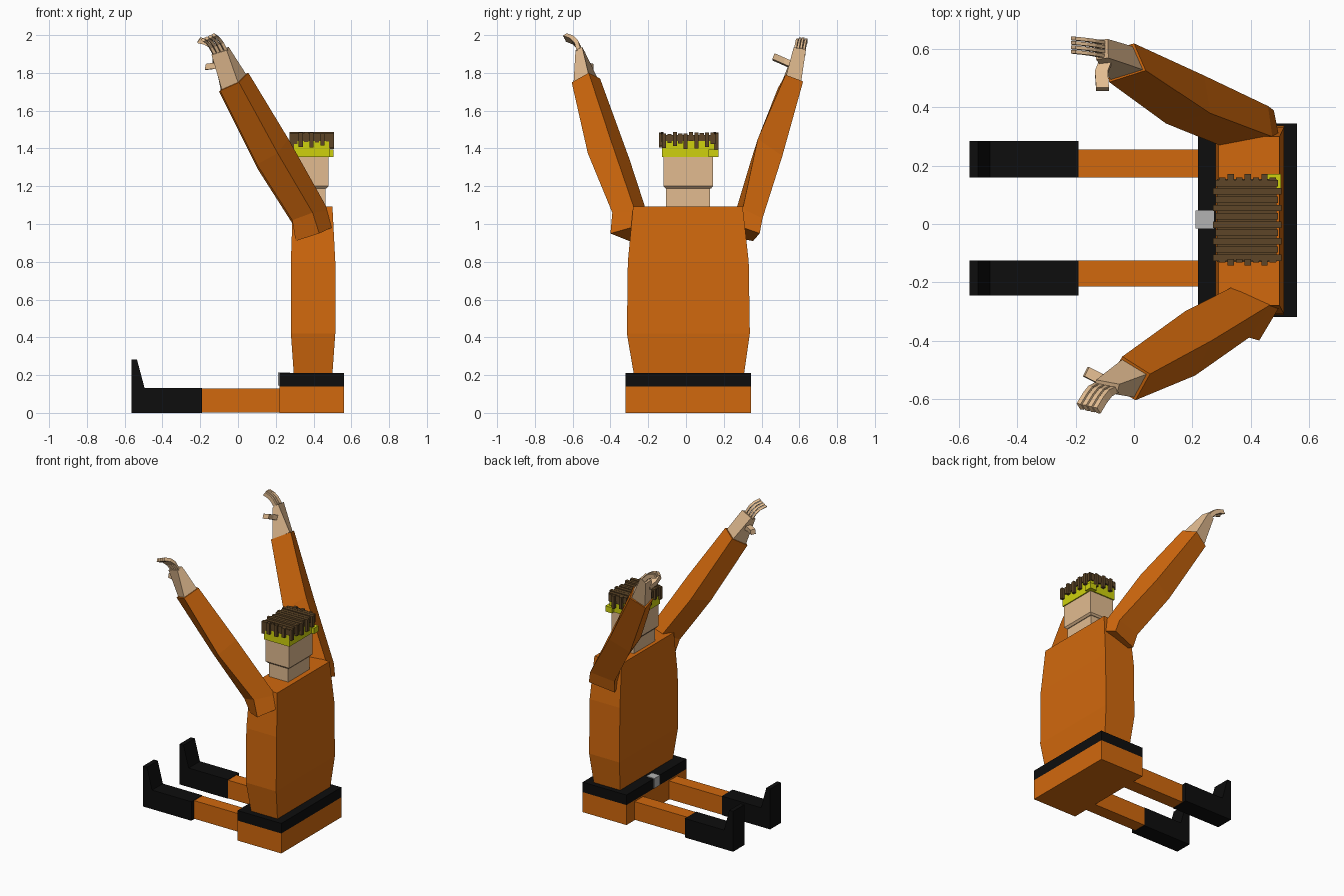
import bpy, bmesh, random
from mathutils import Vector as V

random.seed(4)


def mat(name, rgb):
    m = bpy.data.materials.new(name)
    m.diffuse_color = (*rgb, 1)
    return m


ORANGE = mat("orange_cloth", (0.64, 0.14, 0.004))
BLACK = mat("black_leather", (0.004, 0.004, 0.004))
SKIN = mat("skin", (0.76, 0.50, 0.28))
YELLOW = mat("yellow_band", (0.62, 0.64, 0.004))
HAIR = mat("brown_hair", (0.11, 0.06, 0.02))
SILVER = mat("buckle_metal", (0.45, 0.45, 0.45))


def loft(name, rings, material):
    """Skin a list of four-point rings into one closed flat-shaded solid."""
    bm = bmesh.new()
    vs = [[bm.verts.new(p) for p in r] for r in rings]
    for a, b in zip(vs, vs[1:]):
        for i in range(4):
            j = (i + 1) % 4
            bm.faces.new((a[i], a[j], b[j], b[i]))
    bm.faces.new(vs[0][::-1])
    bm.faces.new(vs[-1])
    bmesh.ops.recalc_face_normals(bm, faces=bm.faces)
    me = bpy.data.meshes.new(name)
    bm.to_mesh(me)
    bm.free()
    me.materials.append(material)
    ob = bpy.data.objects.new(name, me)
    bpy.context.collection.objects.link(ob)
    return ob


def rect(x0, x1, y0, y1, z):
    return [(x0, y0, z), (x1, y0, z), (x1, y1, z), (x0, y1, z)]


def box(name, x0, x1, y0, y1, z0, z1, material):
    return loft(name, [rect(x0, x1, y0, y1, z0), rect(x0, x1, y0, y1, z1)], material)


def digit(name, path, u, v):
    """Finger or thumb: square section swept along a short path."""
    u, v = V(u), V(v)
    rings = [[V(p) - u - v, V(p) + u - v, V(p) + u + v, V(p) - u + v] for p in path]
    loft(name, rings, SKIN)


# hips, belt and buckle
box("hips", 0.22, 0.56, -0.32, 0.345, 0, 0.14, ORANGE)
box("belt", 0.22, 0.56, -0.32, 0.345, 0.14, 0.21, BLACK)
box("buckle", 0.212, 0.275, -0.015, 0.047, 0.145, 0.215, SILVER)

# legs and boots with upright toes
for side, l0, l1, b0, b1 in (("left", -0.215, -0.125, -0.245, -0.125),
                             ("right", 0.16, 0.255, 0.16, 0.285)):
    box(side + "_leg", -0.19, 0.22, l0, l1, 0.003, 0.13, ORANGE)
    box(side + "_boot", -0.565, -0.19, b0, b1, 0, 0.133, BLACK)
    loft(side + "_boot_toe", [rect(-0.565, -0.495, b0, b1, 0.133),
                              rect(-0.565, -0.535, b0, b1, 0.283)], BLACK)

# torso
loft("torso", [rect(0.295, 0.50, -0.277, 0.308, 0.21), rect(0.28, 0.515, -0.313, 0.338, 0.42),
               rect(0.28, 0.515, -0.308, 0.332, 0.80), rect(0.29, 0.50, -0.28, 0.30, 1.093)], ORANGE)

# neck, head, headband and knot
box("neck", 0.315, 0.463, -0.105, 0.128, 1.09, 1.20, SKIN)
loft("head", [rect(0.305, 0.468, -0.107, 0.133, 1.188), rect(0.295, 0.48, -0.118, 0.142, 1.20),
              rect(0.295, 0.48, -0.118, 0.142, 1.45)], SKIN)
box("headband", 0.288, 0.487, -0.126, 0.15, 1.355, 1.45, YELLOW)
box("headband_knot", 0.455, 0.505, 0.12, 0.172, 1.355, 1.395, YELLOW)

# hair: cap, ridged top strips and hanging fringe
box("hair_cap", 0.285, 0.49, -0.13, 0.155, 1.44, 1.472, HAIR)
N = 10
for i in range(N):
    y = -0.127 + i * 0.0285
    h = random.uniform(1.476, 1.487)
    box("hair_strip", 0.295, 0.485, y, y + 0.022, 1.465, h, HAIR)
    long = i % 2 == 0
    for x0, x1 in ((0.272 if long else 0.28, 0.297), (0.483, 0.507 if long else 0.495)):
        drop = random.uniform(1.39, 1.42) if long else random.uniform(1.42, 1.445)
        box("hair_fringe", x0, x1, y, y + 0.022, drop, h, HAIR)
for i in range(7):
    x = 0.292 + i * 0.029
    long = i % 2 == 1
    h = random.uniform(1.476, 1.487)
    for y0, y1 in ((-0.142 if long else -0.133, -0.12), (0.145, 0.172 if long else 0.16)):
        drop = random.uniform(1.39, 1.42) if long else random.uniform(1.42, 1.445)
        box("hair_fringe", x, x + 0.022, y0, y1, drop, h, HAIR)

# raised arms: shoulder cap, shoulder, elbow and wrist rings
loft("left_arm", [
    [(0.43, -0.40, 0.95), (0.505, -0.275, 0.985), (0.38, -0.19, 0.945), (0.305, -0.30, 0.91)],
    [(0.395, -0.39, 1.06), (0.48, -0.27, 1.07), (0.33, -0.22, 1.10), (0.287, -0.34, 1.02)],
    [(0.21, -0.52, 1.375), (0.267, -0.40, 1.45), (0.175, -0.30, 1.345), (0.10, -0.42, 1.315)],
    [(0.005, -0.605, 1.75), (0.055, -0.515, 1.80), (-0.04, -0.455, 1.77), (-0.095, -0.545, 1.705)],
], ORANGE)
loft("right_arm", [
    [(0.48, 0.39, 0.95), (0.50, 0.29, 0.985), (0.34, 0.25, 0.93), (0.305, 0.355, 0.91)],
    [(0.46, 0.405, 1.03), (0.475, 0.30, 1.08), (0.295, 0.27, 1.09), (0.29, 0.38, 1.0)],
    [(0.24, 0.51, 1.36), (0.262, 0.38, 1.45), (0.11, 0.345, 1.34), (0.105, 0.47, 1.29)],
    [(0.0, 0.62, 1.755), (0.04, 0.527, 1.79), (-0.085, 0.487, 1.72), (-0.10, 0.59, 1.70)],
], ORANGE)

# palms
loft("left_palm", [
    [(0.0, -0.595, 1.75), (0.045, -0.515, 1.79), (-0.04, -0.465, 1.765), (-0.085, -0.54, 1.71)],
    [(-0.06, -0.585, 1.92), (-0.05, -0.55, 1.938), (-0.13, -0.535, 1.91), (-0.14, -0.57, 1.895)],
], SKIN)
loft("right_palm", [
    [(-0.005, 0.61, 1.755), (0.03, 0.53, 1.785), (-0.08, 0.495, 1.72), (-0.09, 0.585, 1.705)],
    [(-0.09, 0.635, 1.925), (-0.088, 0.57, 1.935), (-0.13, 0.565, 1.90), (-0.13, 0.632, 1.895)],
], SKIN)

# fingers and thumbs
for i in range(4):
    t = i / 3
    k = V((-0.122, -0.555, 1.895)).lerp(V((-0.066, -0.568, 1.92)), t)
    digit("left_finger", [k, k + V((-0.022, -0.012, 0.042)), k + V((-0.04, -0.035, 0.066)),
                          k + V((-0.062, -0.072, 0.08))], (0.007, -0.001, 0.004), (-0.006, 0.010, 0.006))
    y = 0.577 + 0.046 * t
    z = 1.908 + 0.006 * (i in (1, 2))
    digit("right_finger", [(-0.108, y, z), (-0.14, y + 0.006, z + 0.035), (-0.17, y + 0.01, z + 0.053),
                           (-0.208, y + 0.014, z + 0.062)], (0, 0.006, 0), (0.008, 0, 0.012))
digit("left_thumb", [(-0.085, -0.545, 1.83), (-0.12, -0.53, 1.838), (-0.165, -0.507, 1.832)],
      (0.008, 0.016, 0), (0.003, 0, 0.016))
digit("right_thumb", [(-0.095, 0.565, 1.84), (-0.112, 0.52, 1.86), (-0.108, 0.463, 1.885)],
      (0.022, 0, 0.004), (0, 0.006, 0.015))
